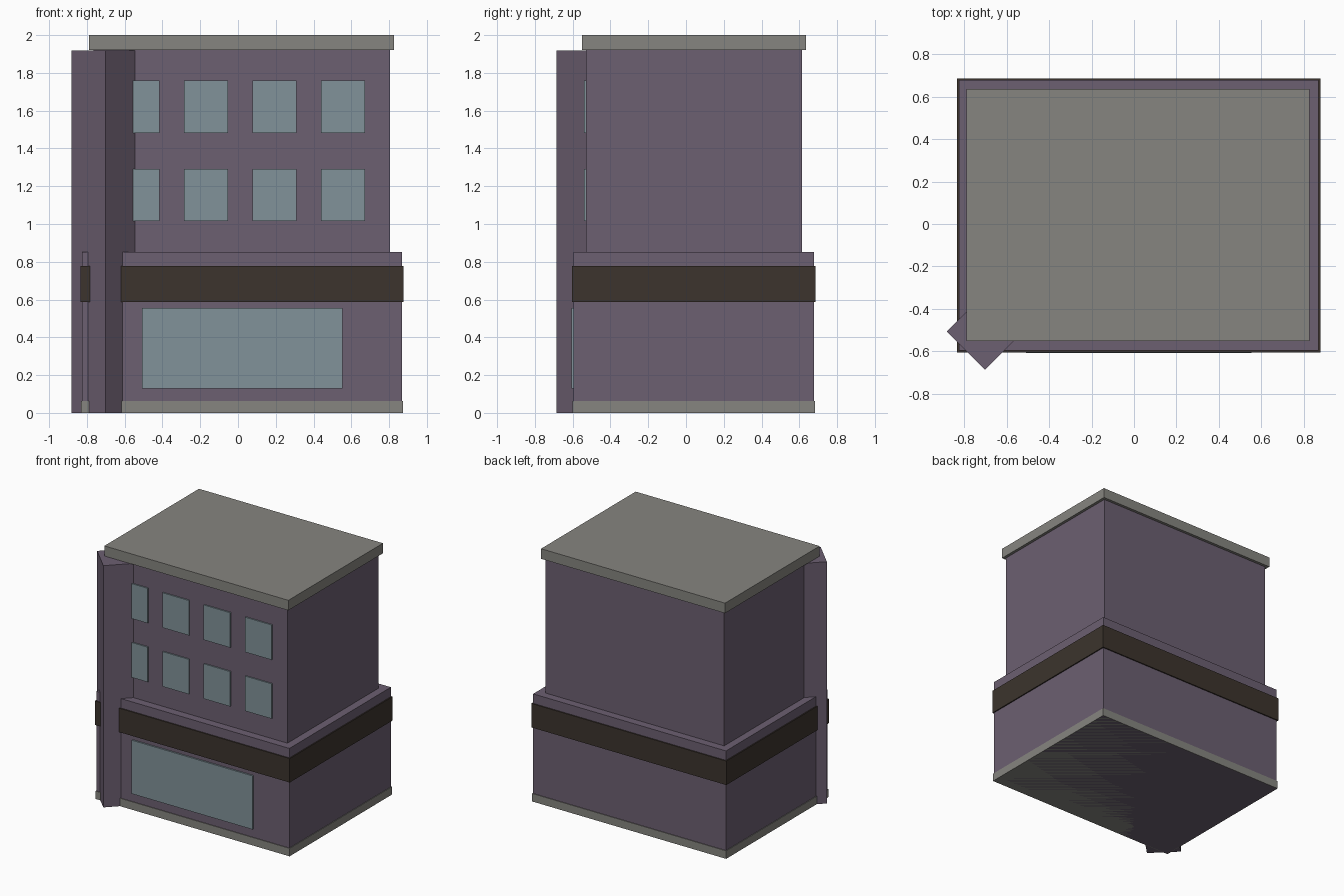
import bpy, math
from mathutils import Matrix

if "Cube" in bpy.data.objects:
    bpy.data.objects.remove(bpy.data.objects["Cube"])


def material(name, r, g, b):
    m = bpy.data.materials.new(name)
    m.diffuse_color = (r, g, b, 1)
    m.use_nodes = True
    m.node_tree.nodes["Principled BSDF"].inputs["Base Color"].default_value = m.diffuse_color
    return m


WALL = material("wall_purple", 0.15, 0.115, 0.165)
STONE = material("stone_grey", 0.24, 0.235, 0.215)
GLASS = material("window_glass", 0.22, 0.29, 0.32)
SIGN = material("band_brown", 0.045, 0.034, 0.026)


def box(name, x, y, z, mat, turn=0):
    """Box from (min, max) pairs, optionally turned about its vertical axis."""
    bpy.ops.mesh.primitive_cube_add(size=1)
    ob = bpy.context.object
    ob.name = name
    size = Matrix.Diagonal((x[1] - x[0], y[1] - y[0], z[1] - z[0], 1))
    ob.data.transform(Matrix.Rotation(turn, 4, 'Z') @ size)
    ob.location = (sum(x) / 2, sum(y) / 2, sum(z) / 2)
    ob.data.materials.append(mat)
    return ob


# Ground floor with plinth and fascia band
box("ground_floor", (-0.825, 0.868), (-0.595, 0.677), (0, 0.853), WALL)
box("plinth", (-0.83, 0.873), (-0.60, 0.682), (0, 0.063), STONE)
box("fascia_band", (-0.834, 0.877), (-0.604, 0.686), (0.588, 0.778), SIGN)

# Upper floors and roof slab
box("upper_floors", (-0.765, 0.805), (-0.53, 0.614), (0.853, 1.92), WALL)
box("roof_slab", (-0.788, 0.827), (-0.55, 0.636), (1.92, 2.0), STONE)

# Corner pier turned 45 degrees
side = 0.18 * math.sqrt(2)
box("corner_pier", (-0.702 - side / 2, -0.702 + side / 2),
    (-0.506 - side / 2, -0.506 + side / 2), (0, 1.918), WALL, math.pi / 4)

# Shop window and two rows of upper windows
box("shop_window", (-0.508, 0.554), (-0.607, -0.585), (0.13, 0.555), GLASS)
for row, z in enumerate((1.015, 1.482)):
    for col in range(4):
        x = -0.648 + col * 0.3625
        box(f"window_{row + 1}_{col + 1}", (x, x + 0.233),
            (-0.54, -0.52), (z, z + 0.277), GLASS)
